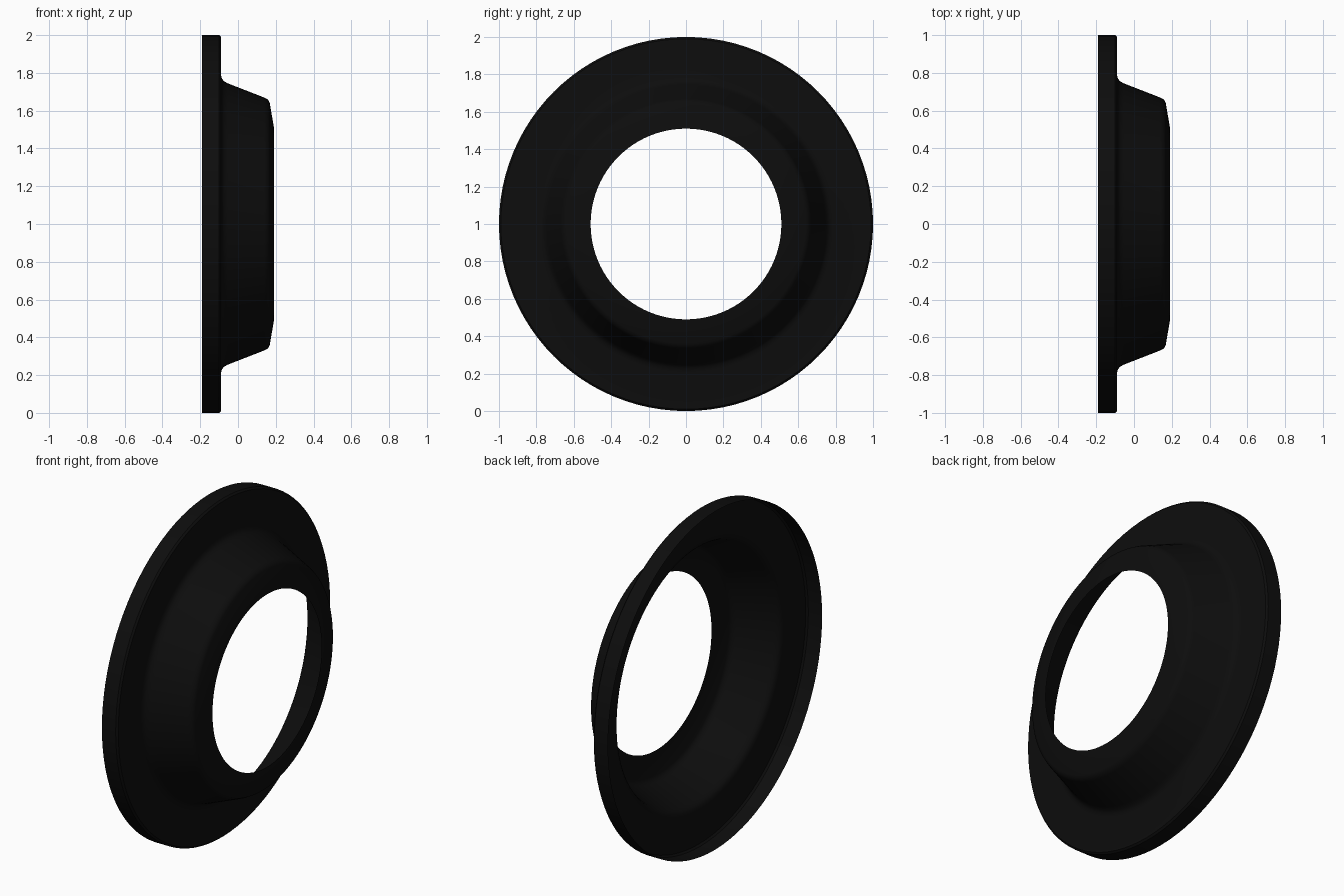
import bpy
import bmesh
import math
from mathutils import Vector

cube = bpy.data.objects.get("Cube")
if cube:
    bpy.data.objects.remove(cube, do_unlink=True)

SEGMENTS = 96

# One dark material
black = bpy.data.materials.new("matte black")
black.use_nodes = True
color = (0.004, 0.004, 0.004, 1)
black.diffuse_color = color
black.node_tree.nodes["Principled BSDF"].inputs["Base Color"].default_value = color

# Thin pressed shell: open-backed rim, flat flange, filleted cone, inward lip
profile = [  # (x along the axis, radius)
    (-0.19, 1.0), (-0.10, 1.0), (-0.09, 0.99),
    (-0.09, 0.79), (-0.085, 0.77), (-0.075, 0.757), (-0.055, 0.745),
    (0.14, 0.669), (0.16, 0.658), (0.168, 0.64),
    (0.187, 0.53), (0.19, 0.51),
]

bm = bmesh.new()
verts = [bm.verts.new((x, 0, r)) for x, r in profile]
edges = [bm.edges.new(pair) for pair in zip(verts, verts[1:])]
bmesh.ops.spin(bm, geom=verts + edges, cent=(0, 0, 0), axis=(1, 0, 0),
               angle=math.tau, steps=SEGMENTS, use_duplicate=False)
bmesh.ops.remove_doubles(bm, verts=bm.verts[:], dist=0.0005)

# Turn every face outward, toward the front of the flange and the cone's outside
for face in bm.faces:
    c = face.calc_center_median()
    outward = Vector((1, 0, 0)) + Vector((0, c.y, c.z)).normalized()
    face.normal_update()
    if face.normal.dot(outward) < 0:
        face.normal_flip()

mesh = bpy.data.meshes.new("flanged_ring")
bm.to_mesh(mesh)
bm.free()
mesh.materials.append(black)

ring = bpy.data.objects.new("flanged_ring", mesh)
ring.location.z = 1
bpy.context.collection.objects.link(ring)
bpy.context.view_layer.objects.active = ring
ring.select_set(True)
bpy.ops.object.shade_smooth_by_angle(angle=math.radians(40))
